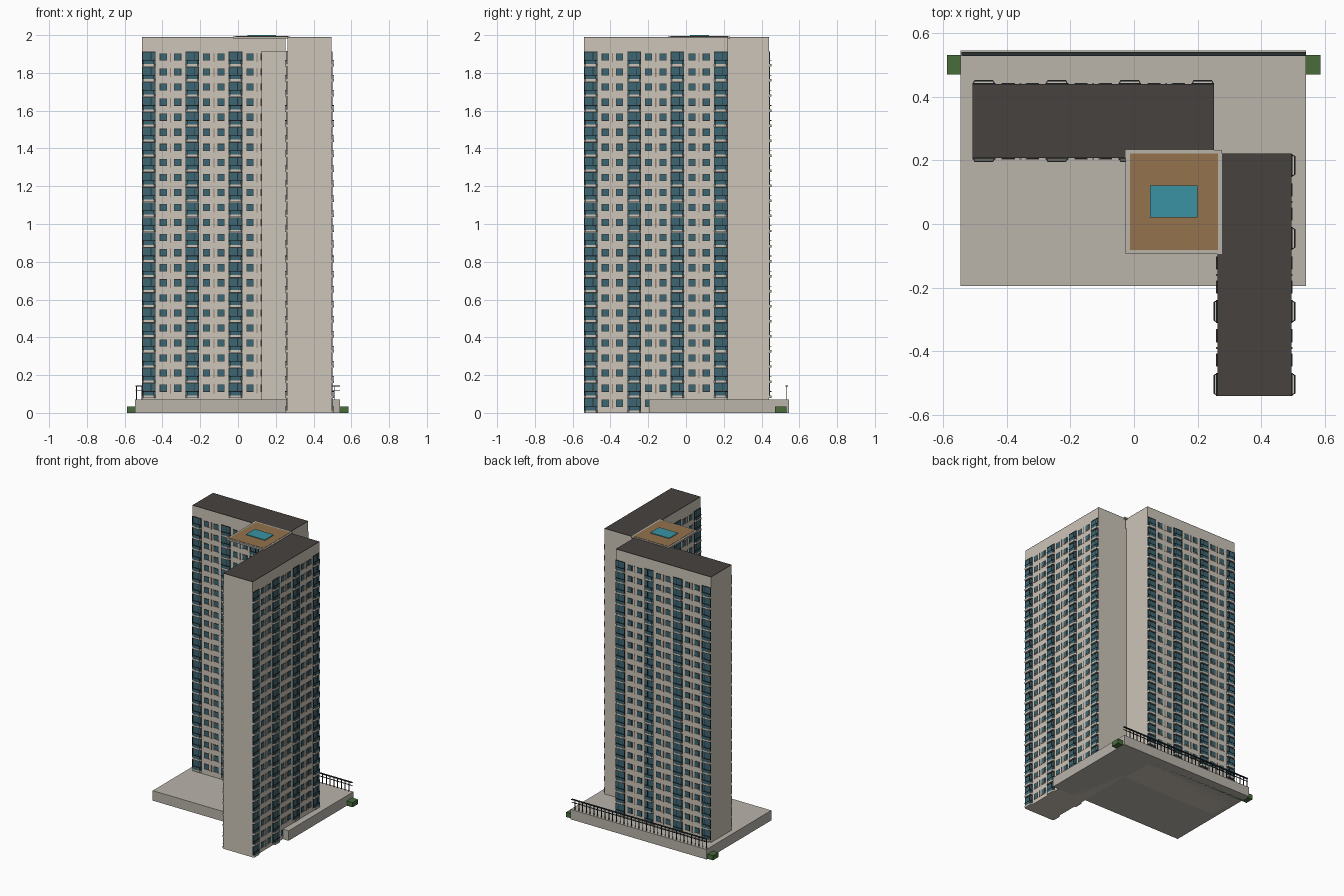
import bpy, bmesh
from mathutils import Matrix, Vector

if "Cube" in bpy.data.objects:
    bpy.data.objects.remove(bpy.data.objects["Cube"])


def material(name, rgb):
    m = bpy.data.materials.new(name)
    m.diffuse_color = (*[(c / 255) ** 2.2 for c in rgb], 1)
    m.use_nodes = True
    m.node_tree.nodes["Principled BSDF"].inputs["Base Color"].default_value = m.diffuse_color
    return m


WALL = material("wall", (203, 195, 183))
STONE = material("stone", (184, 179, 170))
ROOF = material("roof", (72, 68, 65))
GLASS = material("glass", (62, 102, 114))
DARK = material("dark_metal", (48, 52, 54))
BROWN = material("timber", (146, 114, 78))
LOUVRE = material("louvre", (150, 128, 112))
WATER = material("water", (60, 145, 162))
GREEN = material("hedge", (74, 108, 62))


def prism(bm, pts, z0, z1, mat=None):
    """Extrude a plan outline from z0 to z1."""
    mat = mat or Matrix()
    lo = [bm.verts.new(mat @ Vector((x, y, z0))) for x, y in pts]
    hi = [bm.verts.new(mat @ Vector((x, y, z1))) for x, y in pts]
    bm.faces.new(lo[::-1])
    bm.faces.new(hi)
    n = len(pts)
    for i in range(n):
        j = (i + 1) % n
        bm.faces.new((lo[i], lo[j], hi[j], hi[i]))


def box(bm, x0, x1, y0, y1, z0, z1, mat=None):
    prism(bm, [(x0, y0), (x1, y0), (x1, y1), (x0, y1)], z0, z1, mat)


def finish(name, bm, material):
    bmesh.ops.recalc_face_normals(bm, faces=bm.faces)
    me = bpy.data.meshes.new(name)
    bm.to_mesh(me)
    bm.free()
    me.materials.append(material)
    ob = bpy.data.objects.new(name, me)
    bpy.context.collection.objects.link(ob)
    return ob


def block(name, material, *dims):
    bm = bmesh.new()
    box(bm, *dims)
    return finish(name, bm, material)


# Main masses
TOP = 1.99
WINGS = {"rear_wing": (-0.508, 0.252, 0.207, 0.44), "side_wing": (0.262, 0.495, -0.54, 0.222)}
for name, dims in WINGS.items():
    block(name, WALL, *dims, 0, TOP - 0.003)
    block(name + "_roof", ROOF, *dims, TOP - 0.003, TOP)
block("stair_core", WALL, 0.125, 0.262, 0.085, 0.222, 0.07, 1.915)
block("podium", STONE, -0.545, 0.541, -0.195, 0.545, 0, 0.072)
block("hedge", GREEN, -0.588, 0.586, 0.47, 0.532, 0, 0.034)

# Roof terrace with pool
block("terrace_slab", STONE, -0.026, 0.276, -0.094, 0.233, 1.981, 1.993)
block("terrace_deck", BROWN, -0.013, 0.264, -0.082, 0.222, 1.985, 1.995)
block("pool", WATER, 0.05, 0.2, 0.021, 0.121, 1.985, 2.0)

# Facades: local u runs along the wall, v points outwards
FLOOR, BAY, LENGTH = 0.0797, 0.072, 0.76
PITCH = (LENGTH - BAY) / 3


def facade(name, origin, u, n, first, ground_bays=0):
    m = Matrix(((u[0], n[0], 0, origin[0]), (u[1], n[1], 0, origin[1]), (0, 0, 1, 0), (0, 0, 0, 1)))
    slabs, rails, glass, frames, fins = [bmesh.new() for _ in range(5)]
    for f in range(first, 24):
        z = f * FLOOR + 0.002
        for b in range(ground_bays if f == 0 else 4):
            a = b * PITCH
            c, d, e = a + BAY, 0.012, 0.008
            # balcony slab, bay glazing, posts and railing
            prism(slabs, [(a, -0.002), (c, -0.002), (c - e, d), (a + e, d)], z - 0.002, z + 0.011, m)
            box(glass, a + 0.003, c - 0.003, -0.002, 0.002, z + 0.011, z + 0.074, m)
            for p in (a, a + 0.045, c - 0.004):
                box(frames, p, p + 0.004, -0.002, 0.004, z + 0.011, z + 0.077, m)
            box(frames, a, c, -0.002, 0.004, z + 0.073, z + 0.077, m)
            prism(glass, [(a + e, d - 0.003), (c - e, d - 0.003), (c - e, d - 0.001), (a + e, d - 0.001)],
                  z + 0.011, z + 0.03, m)
            prism(rails, [(a, 0), (a + e - 0.001, d), (c - e + 0.001, d), (c, 0), (c - 0.003, 0),
                          (c - e, d - 0.004), (a + e, d - 0.004), (a + 0.003, 0)], z + 0.03, z + 0.033, m)
            if b == 3:
                continue
            # window pair with a louvre between
            mid = a + (BAY + PITCH) / 2
            for w in (mid - 0.038, mid + 0.038):
                box(frames, w - 0.019, w + 0.019, -0.002, 0.002, z + 0.03, z + 0.068, m)
                box(glass, w - 0.016, w + 0.016, -0.002, 0.003, z + 0.033, z + 0.065, m)
                box(slabs, w - 0.021, w + 0.021, -0.002, 0.004, z + 0.026, z + 0.03, m)
            box(fins, mid - 0.003, mid + 0.003, -0.002, 0.004, z + 0.022, z + 0.07, m)
    for part, bm, mt in (("slabs", slabs, WALL), ("railings", rails, DARK), ("glass", glass, GLASS),
                         ("frames", frames, DARK), ("louvres", fins, LOUVRE)):
        finish(f"{name}_{part}", bm, mt)


facade("rear_wing_front", (-0.508, 0.207), (1, 0), (0, -1), 1)
facade("rear_wing_back", (-0.508, 0.44), (1, 0), (0, 1), 1)
facade("side_wing_left", (0.262, -0.54), (0, 1), (-1, 0), 0, 2)
facade("side_wing_right", (0.495, -0.54), (0, 1), (1, 0), 0, 2)

# Railing along the rear edge of the podium
bm = bmesh.new()
box(bm, -0.543, 0.539, 0.528, 0.54, 0.139, 0.144)
box(bm, -0.543, 0.539, 0.532, 0.536, 0.118, 0.122)
for i in range(37):
    x = -0.54 + i * 0.03
    if x < 0.54:
        box(bm, x, x + 0.004, 0.532, 0.536, 0.07, 0.14)
finish("podium_railing", bm, DARK)
